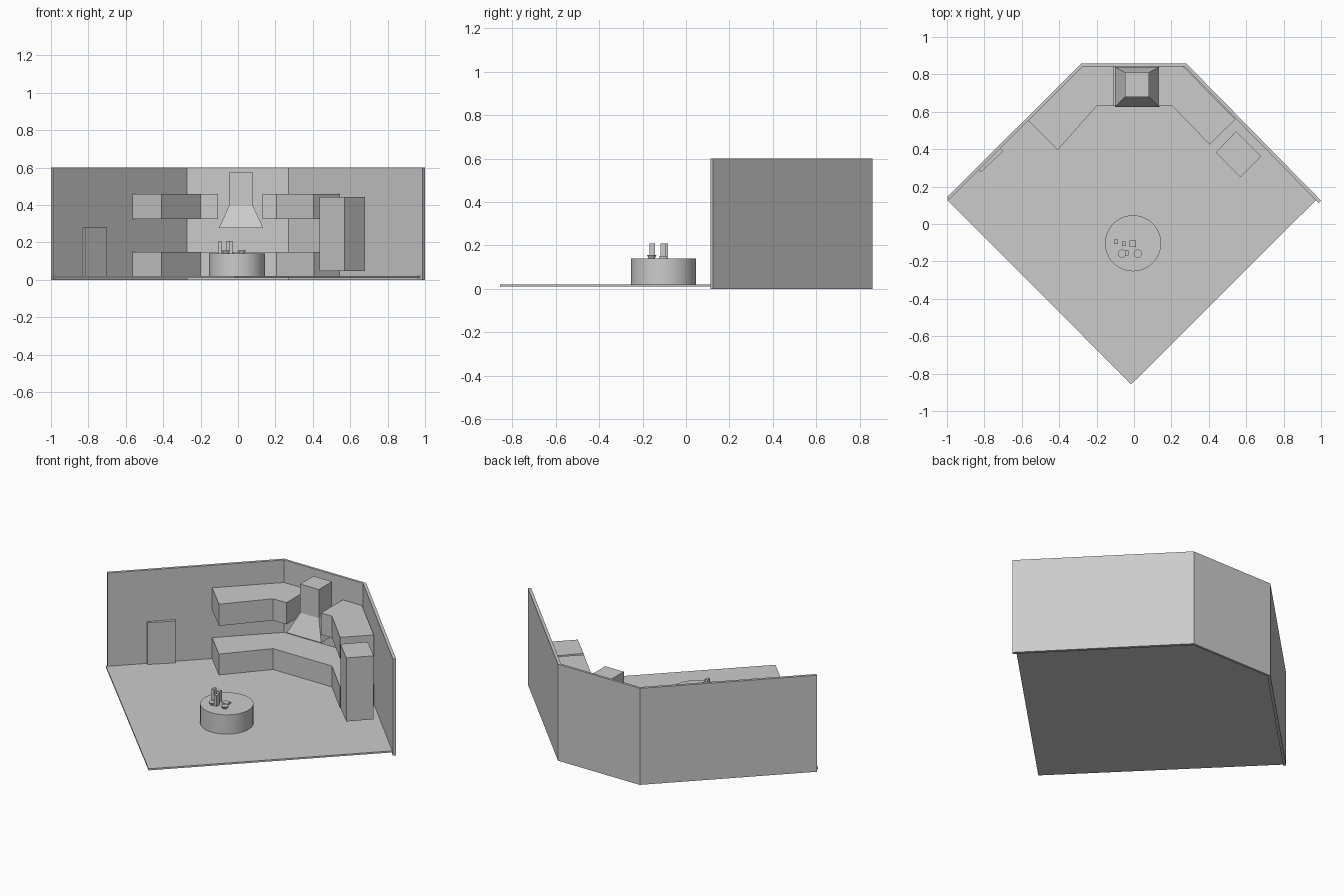
import bpy, bmesh
from math import radians

if "Cube" in bpy.data.objects:
    bpy.data.objects.remove(bpy.data.objects["Cube"])


def make(name, bm):
    bmesh.ops.recalc_face_normals(bm, faces=bm.faces)
    mesh = bpy.data.meshes.new(name)
    bm.to_mesh(mesh)
    bm.free()
    ob = bpy.data.objects.new(name, mesh)
    bpy.context.collection.objects.link(ob)
    return ob


def prism(name, outline, z0, z1):
    """Extrude a plan outline from z0 to z1."""
    bm = bmesh.new()
    face = bm.faces.new([bm.verts.new((x, y, z0)) for x, y in outline])
    ext = bmesh.ops.extrude_face_region(bm, geom=[face])
    for v in ext["geom"]:
        if isinstance(v, bmesh.types.BMVert):
            v.co.z = z1
    return make(name, bm)


def loft(name, rings):
    """Skin rectangular sections (x0, x1, y0, y1, z)."""
    bm = bmesh.new()
    loops = [[bm.verts.new(p) for p in ((a, c, z), (b, c, z), (b, d, z), (a, d, z))]
             for a, b, c, d, z in rings]
    for lo, hi in zip(loops, loops[1:]):
        for i in range(4):
            j = (i + 1) % 4
            bm.faces.new((lo[i], lo[j], hi[j], hi[i]))
    bm.faces.new(loops[0])
    bm.faces.new(loops[-1])
    return make(name, bm)


def cylinder(name, x, y, r, z0, z1, sides=32, r_top=None):
    bm = bmesh.new()
    bmesh.ops.create_cone(bm, cap_ends=True, segments=sides, radius1=r,
                          radius2=r if r_top is None else r_top, depth=z1 - z0)
    ob = make(name, bm)
    ob.location = (x, y, (z0 + z1) / 2)
    if sides > 8:
        bpy.context.view_layer.objects.active = ob
        ob.select_set(True)
        bpy.ops.object.shade_smooth_by_angle(angle=radians(30))
        ob.select_set(False)
    return ob


def box(name, x, y, w, d, z0, z1):
    return prism(name, [(x - w/2, y - d/2), (x + w/2, y - d/2),
                        (x + w/2, y + d/2), (x - w/2, y + d/2)], z0, z1)


# Floor and three walls
prism("floor", [(-1, .13), (-.015, -.857), (.978, .133), (.27, .845), (-.28, .845)], .01, .02)
prism("left_wall", [(-1, .142), (-.988, .13), (-.272, .845), (-.283, .858)], 0, .6)
prism("back_wall", [(-.283, .843), (.28, .843), (.28, .858), (-.283, .858)], 0, .6)
prism("right_wall", [(.28, .858), (.268, .845), (.987, .112), (1, .125)], 0, .6)

# Lower counter and the split upper cabinets
left = [(-.272, .843), (-.567, .555), (-.408, .395), (-.2, .63)]
right = [(.205, .63), (.405, .425), (.542, .56), (.262, .843)]
prism("lower_counter", left + right, .02, .15)
prism("upper_cabinet_left", left + [(-.108, .63), (-.108, .843)], .325, .46)
prism("upper_cabinet_right", right + [(.13, .843), (.13, .63)], .325, .46)

# Flared cooker hood
loft("cooker_hood", [(-.102, .135, .625, .84, .277), (-.048, .08, .68, .81, .395),
                     (-.048, .08, .68, .81, .573)])

# Fridge and door
prism("fridge", [(.545, .495), (.68, .362), (.57, .25), (.437, .382)], .048, .443)
prism("door", [(-.832, .292), (-.818, .278), (-.7, .388), (-.716, .408)], .02, .28)

# Round table with things on top
cylinder("table", -.005, -.103, .15, .02, .14, 48)
for i, (x, y) in enumerate([(-.098, -.095), (-.055, -.105), (-.038, -.155)]):
    box(f"tall_jar_{i}", x, y, .018, .025, .14, .208)
for i, x in enumerate([-.064, .02]):
    cylinder(f"bowl_{i}", x, -.158, .014, .14, .156, 12, .022)
box("folded_cloth", -.006, -.106, .036, .036, .14, .15)
